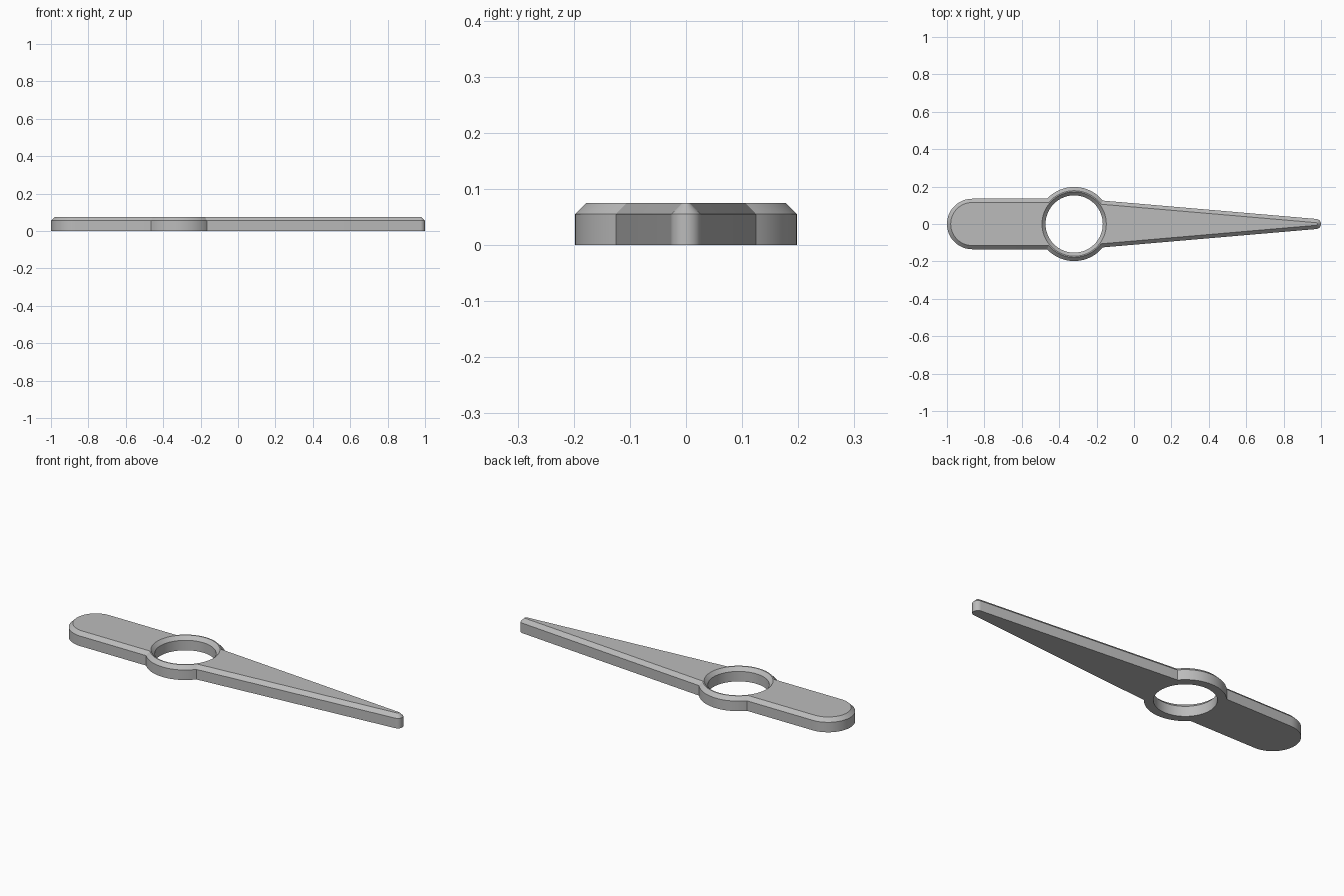
import bpy, bmesh, math

if "Cube" in bpy.data.objects:
    bpy.data.objects.remove(bpy.data.objects["Cube"])

HEIGHT, CHAMFER = 0.075, 0.02
HUB_X, HUB_R, HOLE_R = -0.32, 0.198, 0.153
GRIP_X, GRIP_R = -0.865, 0.135      # rounded end of the wide arm
TIP_X, TIP_R = 0.973, 0.027         # rounded end of the tapered arm
TAPER = math.asin(0.0856)           # slope of the tapered arm's sides


def arc(cx, r, a0, a1, n):
    return [(cx + r * math.cos(a0 + (a1 - a0) * i / n),
             r * math.sin(a0 + (a1 - a0) * i / n)) for i in range(n + 1)]


def half_outline(inset):
    """Upper half of the outline, from the tip round to the grip end."""
    hub, grip, tip = HUB_R - inset, GRIP_R - inset, TIP_R - inset
    normal = math.pi / 2 - TAPER
    dist = tip + (TIP_X - HUB_X) * math.sin(TAPER)
    start = normal - math.acos(dist / hub)
    end = math.pi - math.asin(grip / hub)
    return (arc(TIP_X, tip, 0, normal, 10)
            + arc(HUB_X, hub, start, end, 24)
            + arc(GRIP_X, grip, math.pi / 2, math.pi, 20))


def half_hole(r):
    return arc(HUB_X, r, 0, math.pi, 40)


def ring(bm, half, z):
    """Closed ring from a half outline mirrored across y = 0."""
    pts = half[:-1] + [(half[-1][0], 0)]
    pts[0] = (half[0][0], 0)
    pts += [(x, -y) for x, y in reversed(pts[1:-1])]
    return [bm.verts.new((x, y, z)) for x, y in pts]


def bridge(bm, a, b):
    n = len(a)
    for i in range(n):
        j = (i + 1) % n
        bm.faces.new((a[i], a[j], b[j], b[i]))


def cap(bm, outer, inner):
    """Flat face with a hole, as two mirrored halves."""
    o, h = len(outer) // 2, len(inner) // 2
    bm.faces.new(outer[:o + 1] + inner[:h + 1][::-1])
    bm.faces.new(outer[o:] + outer[:1] + inner[:1] + inner[h:][::-1])


bm = bmesh.new()
shoulder = HEIGHT - CHAMFER
# outer wall and chamfer
outer = [ring(bm, half_outline(d), z)
         for d, z in ((0, 0), (0, shoulder), (CHAMFER, HEIGHT))]
# hole wall and chamfer
inner = [ring(bm, half_hole(r), z)
         for r, z in ((HOLE_R, 0), (HOLE_R, shoulder), (HOLE_R + 0.019, HEIGHT))]
for rings in (outer, inner):
    bridge(bm, rings[0], rings[1])
    bridge(bm, rings[1], rings[2])
# underside and top
cap(bm, outer[0], inner[0])
cap(bm, outer[2], inner[2])
bmesh.ops.recalc_face_normals(bm, faces=bm.faces)

mesh = bpy.data.meshes.new("pointer_hand")
bm.to_mesh(mesh)
bm.free()
hand = bpy.data.objects.new("pointer_hand", mesh)
bpy.context.collection.objects.link(hand)

grey = bpy.data.materials.new("light_grey")
grey.diffuse_color = (0.5, 0.5, 0.5, 1)
grey.use_nodes = True
grey.node_tree.nodes["Principled BSDF"].inputs["Base Color"].default_value = grey.diffuse_color
mesh.materials.append(grey)

bpy.context.view_layer.objects.active = hand
hand.select_set(True)
bpy.ops.object.shade_smooth_by_angle(angle=math.radians(25))
